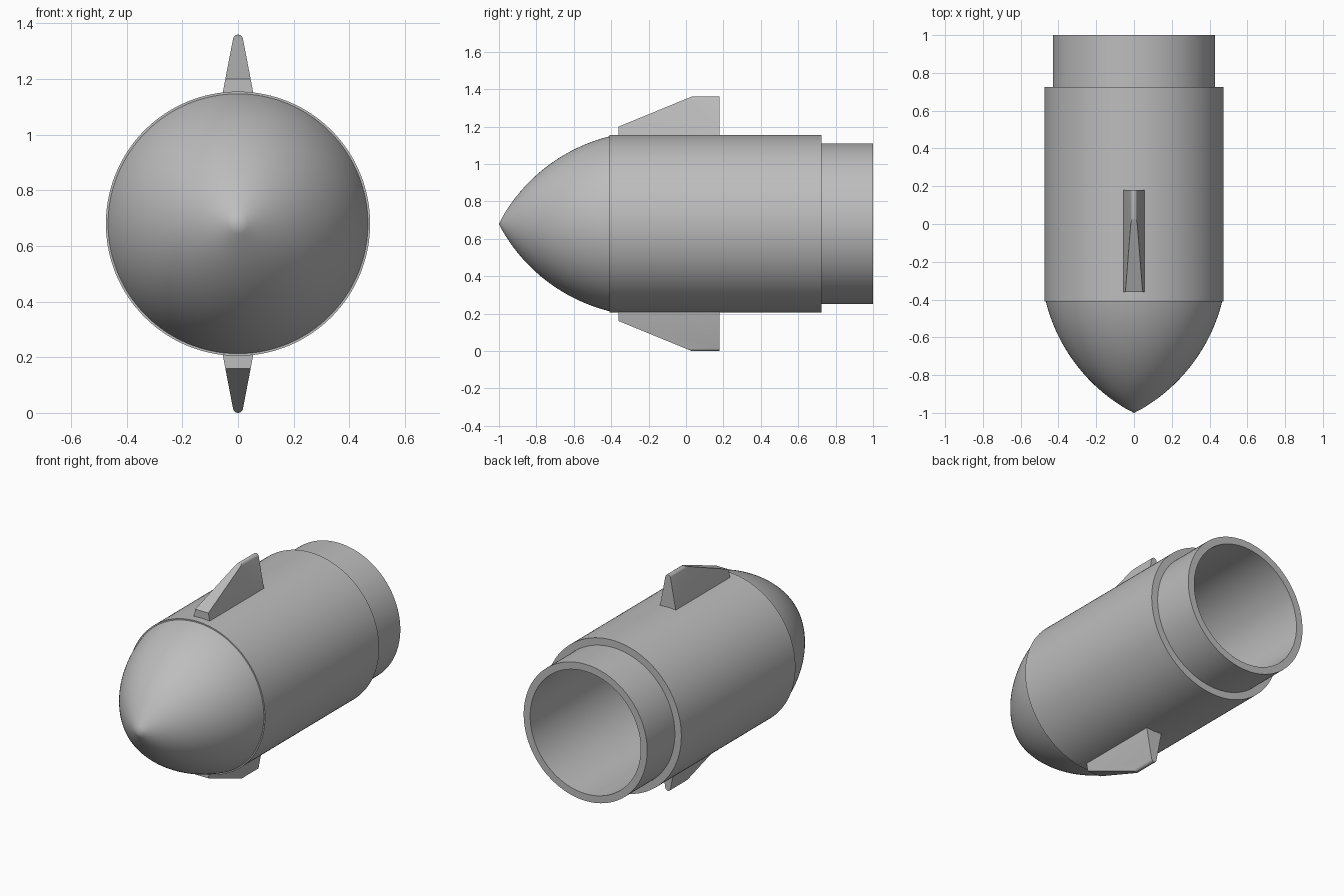
import bpy, bmesh
from math import sin, cos, pi, radians, sqrt
from mathutils import Vector

if "Cube" in bpy.data.objects:
    bpy.data.objects.remove(bpy.data.objects["Cube"])

AXIS_Z = 0.68
BODY_R, TUBE_R, BORE_R, NOSE_R = 0.475, 0.43, 0.385, 0.467
TIP_Y, NOSE_Y, BODY_Y, TAIL_Y = -1.0, -0.41, 0.725, 1.0
SEGMENTS = 128

grey = bpy.data.materials.new("plain_grey")
grey.use_nodes = True
grey.diffuse_color = (0.51, 0.51, 0.51, 1)
shader = next(n for n in grey.node_tree.nodes if n.type == "BSDF_PRINCIPLED")
shader.inputs["Base Color"].default_value = grey.diffuse_color


def finish(name, bm):
    bmesh.ops.remove_doubles(bm, verts=bm.verts, dist=1e-5)
    bmesh.ops.recalc_face_normals(bm, faces=bm.faces)
    mesh = bpy.data.meshes.new(name)
    bm.to_mesh(mesh)
    bm.free()
    mesh.materials.append(grey)
    obj = bpy.data.objects.new(name, mesh)
    bpy.context.collection.objects.link(obj)
    bpy.ops.object.select_all(action="DESELECT")
    obj.select_set(True)
    bpy.context.view_layer.objects.active = obj
    bpy.ops.object.shade_smooth_by_angle(angle=radians(30))
    return obj


def lathe(name, profile, closed=False):
    """Spin (radius, y) points about the long axis."""
    bm = bmesh.new()
    verts = [bm.verts.new((r, y, AXIS_Z)) for r, y in profile]
    edges = [bm.edges.new(p) for p in zip(verts, verts[1:])]
    if closed:
        edges.append(bm.edges.new((verts[-1], verts[0])))
    bmesh.ops.spin(bm, geom=verts + edges, cent=(0, 0, AXIS_Z), axis=(0, 1, 0),
                   angle=2 * pi, steps=SEGMENTS)
    return finish(name, bm)


def sleeve(name, outer, inner, y0, y1):
    return lathe(name, [(outer, y0), (outer, y1), (inner, y1), (inner, y0)], True)


# Nose: pointed circular-arc cone with a flat back
ARC_R, BASE_ANGLE, STEPS = 0.916, radians(14), 32
centre_y = NOSE_Y + ARC_R * sin(BASE_ANGLE)
centre_r = NOSE_R - ARC_R * cos(BASE_ANGLE)
nose = [(0, TIP_Y)]
for i in range(1, STEPS + 1):
    y = TIP_Y + (NOSE_Y - TIP_Y) * i / STEPS
    nose.append((centre_r + sqrt(ARC_R ** 2 - (y - centre_y) ** 2), y))
nose.append((0, NOSE_Y))
lathe("nose_cone", nose)

# Outer body and the narrower open tube at the tail
sleeve("body_sleeve", BODY_R, TUBE_R, NOSE_Y, BODY_Y)
sleeve("tail_tube", TUBE_R, BORE_R, NOSE_Y, TAIL_Y)


# Fins: tapered, round-tipped section with a sloping leading edge
def fin(name, side):
    tip_r, top, base = 0.018, 0.68, 0.45
    section = [(0.059, base)]
    for i in range(9):
        a = radians(12) + radians(156) * i / 8
        section.append((tip_r * cos(a), top - tip_r + tip_r * sin(a)))
    section.append((-0.059, base))
    bm = bmesh.new()
    face = bm.faces.new([bm.verts.new((x, -0.36, h)) for x, h in section])
    new = bmesh.ops.extrude_face_region(bm, geom=[face])["geom"]
    bmesh.ops.translate(bm, vec=(0, 0.54, 0),
                        verts=[g for g in new if isinstance(g, bmesh.types.BMVert)])
    rise = Vector((0, 0.39, 0.16))
    cut = bmesh.ops.bisect_plane(
        bm, geom=bm.verts[:] + bm.edges[:] + bm.faces[:], plane_co=(0, -0.36, 0.52),
        plane_no=(0, -rise.z, rise.y), clear_outer=True)["geom_cut"]
    bmesh.ops.holes_fill(bm, edges=[g for g in cut if isinstance(g, bmesh.types.BMEdge)])
    for v in bm.verts:
        v.co.z = AXIS_Z + side * v.co.z
    finish(name, bm)


fin("top_fin", 1)
fin("bottom_fin", -1)
